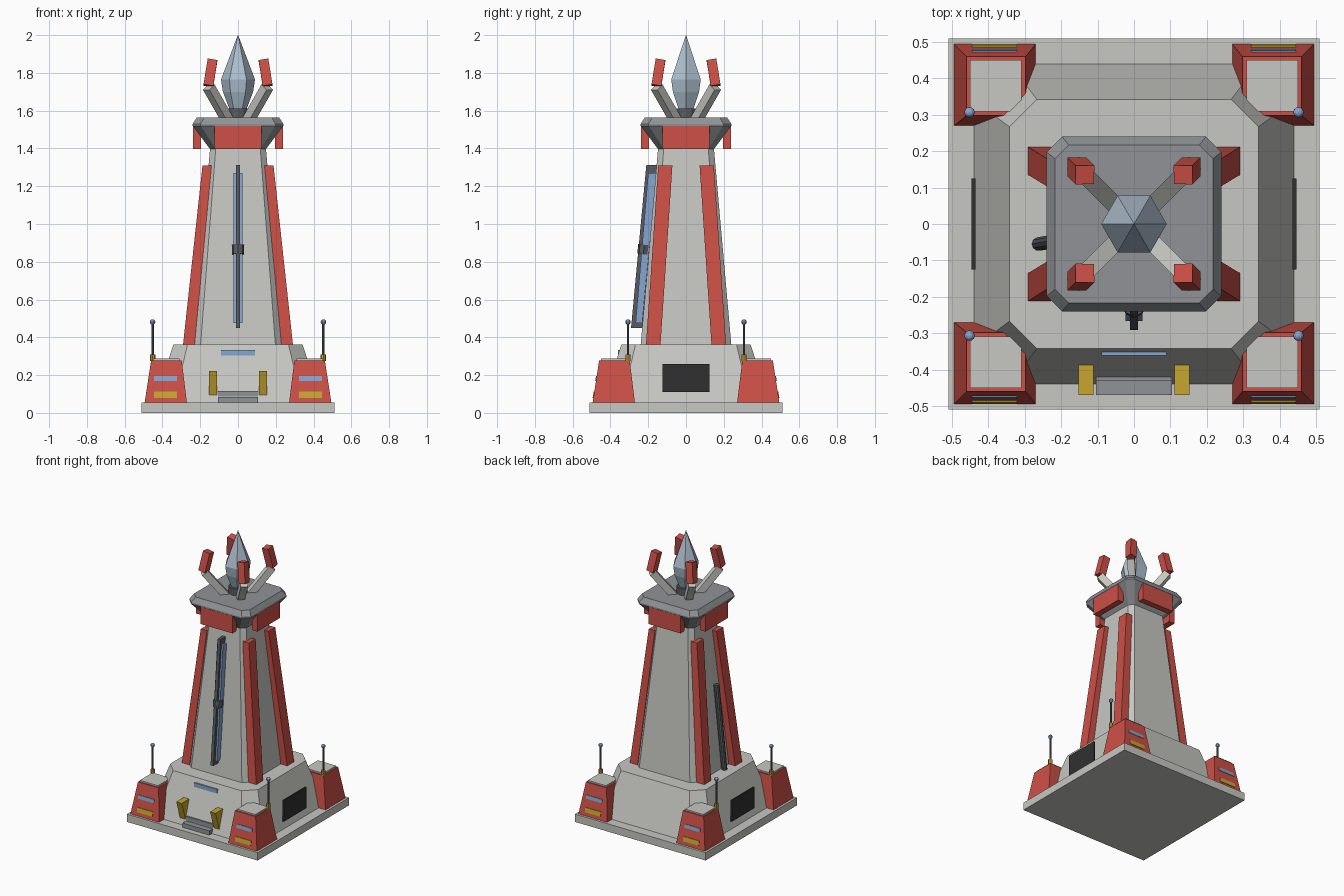
import bpy, bmesh, math
from mathutils import Vector, Matrix

if "Cube" in bpy.data.objects:
    bpy.data.objects.remove(bpy.data.objects["Cube"])


def material(name, rgb):
    m = bpy.data.materials.new(name)
    m.diffuse_color = (*rgb, 1)
    m.use_nodes = True
    m.node_tree.nodes["Principled BSDF"].inputs["Base Color"].default_value = m.diffuse_color
    return m


LIGHT = material("light_grey", (0.57, 0.57, 0.54))
MID = material("mid_grey", (0.28, 0.29, 0.31))
DARK = material("dark_grey", (0.10, 0.105, 0.115))
BLACK = material("black", (0.03, 0.03, 0.03))
RED = material("red", (0.61, 0.08, 0.062))
YELLOW = material("yellow", (0.58, 0.38, 0.03))
BLUE = material("blue", (0.24, 0.38, 0.64))
CRYSTAL = material("crystal_blue", (0.42, 0.52, 0.62))


def loft(name, mat, rings):
    """Skin a stack of equal-length rings and cap both ends."""
    bm = bmesh.new()
    vs = [[bm.verts.new(p) for p in r] for r in rings]
    n = len(rings[0])
    for a, b in zip(vs, vs[1:]):
        for i in range(n):
            j = (i + 1) % n
            bm.faces.new((a[i], a[j], b[j], b[i]))
    bm.faces.new(vs[0])
    bm.faces.new(vs[-1])
    bmesh.ops.recalc_face_normals(bm, faces=bm.faces)
    me = bpy.data.meshes.new(name)
    bm.to_mesh(me)
    bm.free()
    me.materials.append(mat)
    ob = bpy.data.objects.new(name, me)
    bpy.context.collection.objects.link(ob)
    return ob


def rect(x0, x1, y0, y1, z):
    return [(x0, y0, z), (x1, y0, z), (x1, y1, z), (x0, y1, z)]


def octa(h, c, z):
    """Square ring of half size h with corners cut by c."""
    k = h - c
    return [(k, -h, z), (h, -k, z), (h, k, z), (k, h, z),
            (-k, h, z), (-h, k, z), (-h, -k, z), (-k, -h, z)]


def circle(r, z, n, x=0, y=0):
    return [(x + r * math.cos(2 * math.pi * i / n),
             y + r * math.sin(2 * math.pi * i / n), z) for i in range(n)]


def box(name, mat, x0, x1, y0, y1, z0, z1):
    return loft(name, mat, [rect(x0, x1, y0, y1, z0), rect(x0, x1, y0, y1, z1)])


def beam(name, mat, p0, p1, ring, spin=0):
    """Sweep a flat ring from p0 to p1."""
    p0, p1 = Vector(p0), Vector(p1)
    q = Vector((0, 0, 1)).rotation_difference(p1 - p0).to_matrix() @ Matrix.Rotation(spin, 3, 'Z')
    pts = [q @ Vector(p) for p in ring]
    return loft(name, mat, [[p0 + v for v in pts], [p1 + v for v in pts]])


# base, pedestal, tower shaft and cap
box("base_plate", LIGHT, -0.51, 0.51, -0.51, 0.51, 0, 0.055)
loft("pedestal", LIGHT, [octa(0.44, 0.1, 0.055), octa(0.342, 0.075, 0.363)])
loft("tower_shaft", LIGHT, [octa(0.24, 0.042, 0.36), octa(0.147, 0.03, 1.41)])
loft("tower_cap", MID, [octa(0.147, 0.03, 1.395), octa(0.24, 0.042, 1.52),
                        octa(0.24, 0.042, 1.53), octa(0.217, 0.038, 1.565)])

# red panels around the cap
for i in range(4):
    p = box("cap_panel", RED, -0.125, 0.125, -0.239, -0.195, 1.397, 1.52)
    p.data.transform(Matrix.Rotation(i * math.pi / 2, 4, 'Z'))

# crystal and its socket
loft("crystal_socket", DARK, [circle(0.06, 1.56, 12), circle(0.06, 1.612, 12)])
loft("crystal", CRYSTAL, [circle(0.042, 1.60, 6), circle(0.08, 1.70, 6),
                          circle(0.09, 1.765, 6), circle(0.001, 2.0, 6)])

for sx in (-1, 1):
    for sy in (-1, 1):
        # claw arms with red tips
        beam("claw_arm", LIGHT, (sx * 0.055, sy * 0.055, 1.55), (sx * 0.155, sy * 0.155, 1.725),
             rect(-0.024, 0.024, -0.024, 0.024, 0), math.pi / 4)
        beam("claw_tip", RED, (sx * 0.157, sy * 0.157, 1.732), (sx * 0.135, sy * 0.135, 1.868),
             rect(-0.026, 0.026, -0.026, 0.026, 0))

        # red strips running up the side faces
        xs = lambda a, b: sorted((sx * a, sx * b))
        ys = lambda a, b: sorted((sy * a, sy * b))
        loft("side_strip", RED, [rect(*xs(0.23, 0.291), *ys(0.135, 0.212), 0.36),
                                 rect(*xs(0.14, 0.188), *ys(0.072, 0.147), 1.31)])

        # corner blocks with lids and stripes
        loft("corner_block", RED, [rect(*xs(0.27, 0.495), *ys(0.27, 0.495), 0.05),
                                   rect(*xs(0.298, 0.46), *ys(0.298, 0.46), 0.277)])
        box("corner_lid", LIGHT, *xs(0.309, 0.451), *ys(0.309, 0.451), 0.27, 0.287)
        for nm, mat, z0, z1 in (("blue_stripe", BLUE, 0.17, 0.195),
                                ("yellow_stripe", YELLOW, 0.08, 0.112)):
            f = lambda z: 0.495 - 0.035 * (z - 0.05) / 0.227
            loft(nm, mat, [rect(*xs(0.322, 0.445), *ys(f(z) - 0.003, f(z) + 0.004), z)
                           for z in (z0, z1)])

        # antennas
        ax, ay = sx * 0.452, sy * 0.307
        loft("antenna_base", YELLOW, [circle(0.014, z, 8, ax, ay) for z in (0.275, 0.31)])
        loft("antenna_rod", DARK, [circle(0.006, z, 8, ax, ay) for z in (0.3, 0.48)])
        loft("antenna_ball", BLUE,
             [circle(0.0145 * math.sin(t), 0.481 - 0.0145 * math.cos(t), 10, ax, ay)
              for t in [0.05 + k * (math.pi - 0.1) / 6 for k in range(7)]])

    # side vents
    box("side_vent", BLACK, *sorted((sx * 0.436, sx * 0.446)), -0.125, 0.125, 0.11, 0.26)

    # forward-leaning entrance posts
    px = sorted((sx * 0.111, sx * 0.153))
    loft("entrance_post", YELLOW, [rect(*px, -0.415, -0.33, 0.055),
                                   rect(*px, -0.47, -0.385, 0.222)])

    # glowing bars either side of the front fin
    bx = sorted((sx * 0.008, sx * 0.023))
    loft("fin_light", BLUE, [rect(*bx, -0.267, -0.232, 0.475),
                             rect(*bx, -0.2, -0.158, 1.27)])

# entrance steps and blue sign plate
box("lower_step", MID, -0.105, 0.105, -0.47, -0.38, 0.055, 0.085)
box("upper_step", MID, -0.105, 0.105, -0.43, -0.38, 0.085, 0.117)
box("door_plate", BLUE, -0.09, 0.09, -0.361, -0.352, 0.303, 0.332)

# front fin with its clamp
loft("front_fin", DARK, [rect(-0.011, 0.011, -0.291, -0.228, 0.45),
                         rect(-0.011, 0.011, -0.21, -0.15, 1.313)])
beam("fin_clamp", DARK, (0, -0.226, 0.84), (0, -0.221, 0.89), circle(0.032, 0, 8))

# pipe on the left face
beam("side_pipe", DARK, (-0.262, -0.055, 0.355), (-0.207, -0.045, 0.95), circle(0.019, 0, 10))
